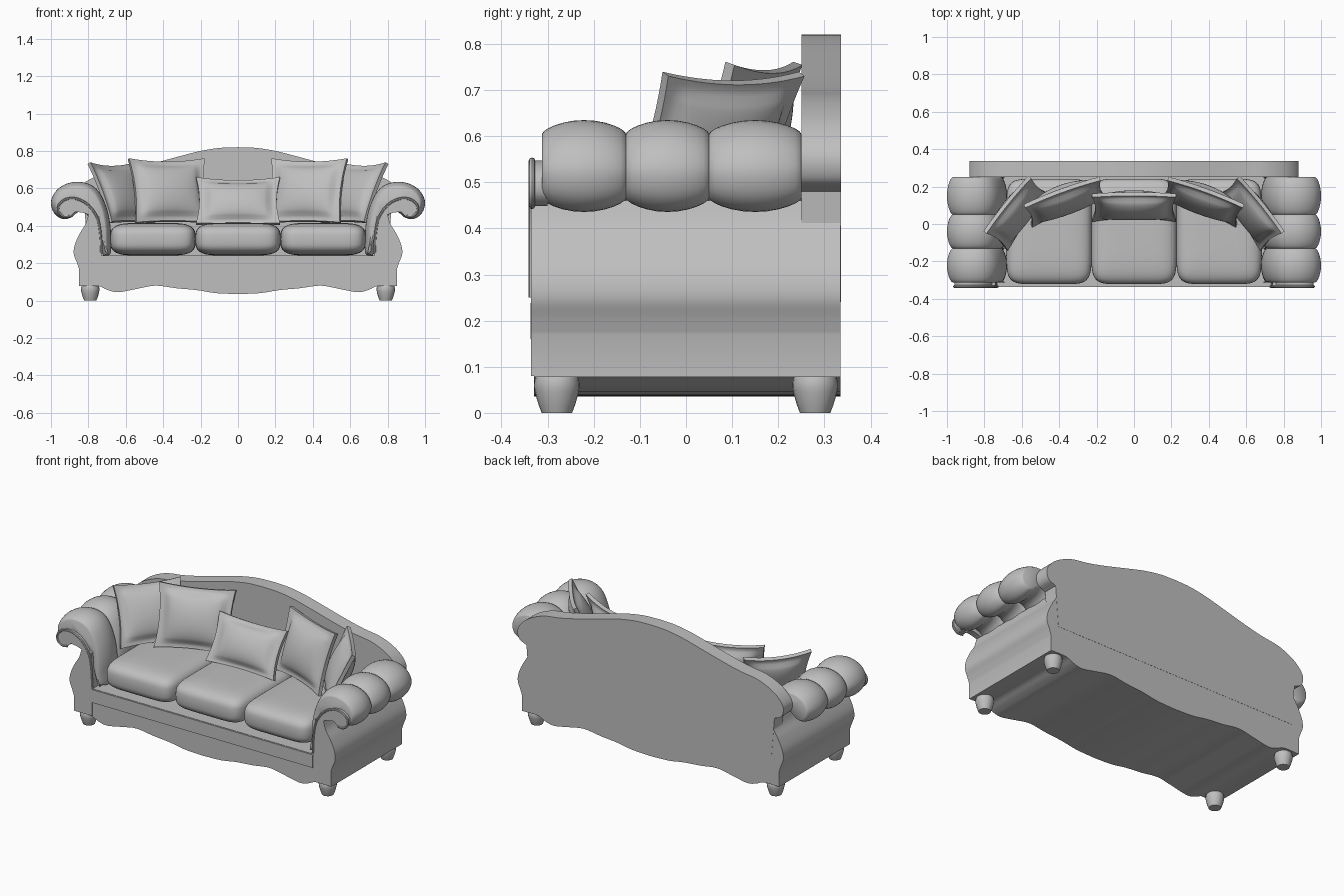
import bpy, bmesh, math
from mathutils import Matrix, Vector

if "Cube" in bpy.data.objects:
    bpy.data.objects.remove(bpy.data.objects["Cube"])

fabric = bpy.data.materials.new("grey_fabric")
fabric.diffuse_color = (0.52, 0.52, 0.52, 1)
fabric.use_nodes = True
fabric.node_tree.nodes["Principled BSDF"].inputs["Base Color"].default_value = fabric.diffuse_color


def finish(name, bm, mirror=False, angle=35):
    """Turn a bmesh into a smooth-shaded object, optionally mirrored in x."""
    bmesh.ops.recalc_face_normals(bm, faces=bm.faces)
    me = bpy.data.meshes.new(name)
    bm.to_mesh(me)
    bm.free()
    me.materials.append(fabric)
    me.shade_smooth()
    me.set_sharp_from_angle(angle=math.radians(angle))
    ob = bpy.data.objects.new(name, me)
    bpy.context.collection.objects.link(ob)
    if mirror:
        ob.modifiers.new("mirror", 'MIRROR').use_mirror_merge = False
    return ob


def spline(pts, n=5):
    """Open smooth curve through the points."""
    p = [Vector(a) for a in pts]
    p = [p[0] * 2 - p[1]] + p + [p[-1] * 2 - p[-2]]
    out = []
    for i in range(1, len(p) - 2):
        a, b, c, d = p[i - 1:i + 3]
        for k in range(n):
            t = k / n
            out.append(0.5 * (2 * b + (c - a) * t + (2 * a - 5 * b + 4 * c - d) * t * t
                              + (3 * b - a - 3 * c + d) * t ** 3))
    return out + [p[-2]]


def loft(rings):
    """Skin a list of closed rings and cap both ends."""
    bm = bmesh.new()
    vs = [[bm.verts.new(p) for p in r] for r in rings]
    n = len(vs[0])
    for a, b in zip(vs, vs[1:]):
        for i in range(n):
            j = (i + 1) % n
            bm.faces.new((a[i], a[j], b[j], b[i]))
    bm.faces.new(vs[0])
    bm.faces.new(vs[-1])
    return bm


def slab(name, outline, y0, y1, mirror=False):
    """Extrude an x-z outline along y."""
    return finish(name, loft([[(p[0], y, p[1]) for p in outline] for y in (y0, y1)]), mirror)


def both_sides(half):
    """Close a half outline that runs from x=0 back to x=0."""
    half = [Vector(p) for p in half]
    return half + [Vector((-p.x, p.y)) for p in reversed(half) if p.x > 1e-4]


# base with scalloped skirt and curved sides
skirt = spline([(0, .035), (.12, .04), (.22, .056), (.33, .066), (.44, .08), (.54, .063),
                (.64, .045), (.70, .058), (.75, .078), (.85, .078)], 4)
side = spline([(.85, .17), (.862, .205), (.878, .25), (.872, .30), (.845, .36), (.815, .41), (.80, .46)])
slab("base", both_sides(skirt + side + [(.74, .45), (.73, .24), (0, .24)]), -.33, .335)

# back panel with a camel hump and rounded shoulders
hump = spline([(0, .82), (.1, .816), (.2, .80), (.3, .775), (.4, .748), (.5, .722), (.6, .70),
               (.7, .685), (.78, .655), (.84, .615), (.878, .56), (.868, .505), (.82, .48)])
slab("back_panel", both_sides(hump + [Vector((.80, .24)), Vector((0, .24))]), .25, .336)

# front rail above the skirt
slab("front_rail", [(-.73, .16), (.73, .16), (.73, .238), (-.73, .238)], -.337, -.31)

# scrolled front panels of the arms
scroll_line = [(.73, .25), (.735, .35), (.752, .44), (.80, .51), (.86, .543),
               (.915, .543), (.955, .515), (.958, .475), (.93, .45), (.895, .452)]
scroll = spline(scroll_line)
slab("arm_front_panel", [(.85, .08), (.73, .08)] + scroll + [(.87, .475), (.83, .47)]
     + side[::-1], -.336, -.30, True)

# welt along the scroll
welt = []
for i, p in enumerate(scroll):
    d = scroll[min(i + 1, len(scroll) - 1)] - scroll[max(i - 1, 0)]
    nrm = Vector((-d.y, d.x)).normalized()
    welt.append([(p.x + nrm.x * .007 * math.cos(a), -.334 + .007 * math.sin(a),
                  p.y + nrm.y * .007 * math.cos(a)) for a in [k * math.pi / 4 for k in range(8)]])
finish("scroll_welt", loft(welt), True)

# padded rolled arms with two pinches
roll = spline([(.72, .24), (.682, .25), (.68, .32), (.682, .40), (.70, .49), (.735, .57), (.78, .615),
               (.84, .634), (.91, .627), (.97, .59), (1.0, .53), (.985, .47), (.94, .437),
               (.89, .445), (.85, .475), (.80, .45), (.76, .35)], 4)
stations = [-.312, -.13, .05, .25]
rings = []
for k in range(3):
    for i in range(13 if k == 2 else 12):
        t = (1 - math.cos(math.pi * i / 12)) / 2
        y = stations[k] + (stations[k + 1] - stations[k]) * t
        inset = .03 * (1 - math.sin(math.pi * t) ** .6)
        ring = []
        for j, p in enumerate(roll):
            d = (roll[(j + 1) % len(roll)] - roll[j - 1]).normalized()
            ring.append((p.x + d.y * inset, y, p.y - d.x * inset))
        rings.append(ring)
finish("rolled_arm", loft(rings), True, 50)


# seat cushions: soft rounded boxes
def power(v, e):
    return math.copysign(abs(v) ** e, v)


def cushion(name, cx, mirror):
    rings = []
    for i in range(1, 24):
        a = -math.pi / 2 + math.pi * i / 24
        r, h = power(math.cos(a), .42), power(math.sin(a), .6)
        rings.append([(cx + .229 * r * power(math.cos(b), .3),
                       -.04 + .282 * r * power(math.sin(b), .3), .328 + .088 * h)
                      for b in [2 * math.pi * (k + .5) / 48 for k in range(48)]])
    finish(name, loft(rings), mirror, 60)


cushion("middle_seat_cushion", 0, False)
cushion("outer_seat_cushion", -.455, True)


# throw pillows: bulged body with a flat flange and pulled-out corners
def pillow(name, centre, w, h, thick, yaw, lean, mirror):
    m = (Matrix.Translation(centre) @ Matrix.Rotation(math.radians(yaw), 4, 'Z')
         @ Matrix.Rotation(math.radians(-lean), 4, 'X'))
    bm = bmesh.new()
    n = 24
    sheets = []
    for s in (-1, 1):
        grid = []
        for i in range(n + 1):
            row = []
            for j in range(n + 1):
                u, v = 2 * i / n - 1, 2 * j / n - 1
                b = max(0, 1 - (u / .84) ** 2) * max(0, 1 - (v / .84) ** 2)
                y = s * (.011 + thick * b ** .5) - .015 * u * u
                row.append(bm.verts.new(m @ Vector((w / 2 * u * (1 - .08 * (1 - v * v)), y,
                                                    h / 2 * v * (1 - .08 * (1 - u * u))))))
            grid.append(row)
        for i in range(n):
            for j in range(n):
                bm.faces.new((grid[i][j], grid[i + 1][j], grid[i + 1][j + 1], grid[i][j + 1]))
        sheets.append([grid[i][0] for i in range(n)] + [grid[n][j] for j in range(n)]
                      + [grid[i][n] for i in range(n, 0, -1)] + [grid[0][j] for j in range(n, 0, -1)])
    a, b = sheets
    for i in range(len(a)):
        j = (i + 1) % len(a)
        bm.faces.new((a[i], a[j], b[j], b[i]))
    finish(name, bm, mirror, 40)


pillow("middle_pillow", (0, .10, .525), .45, .28, .055, 0, 28, False)
pillow("inner_pillow", (-.37, .13, .582), .43, .36, .06, 20, 18, True)
pillow("side_pillow", (-.63, .065, .57), .38, .35, .05, 51, 25, True)

# bun feet
for name, y in (("front_foot", -.28), ("back_foot", .28)):
    prof = spline([(.033, 0), (.042, .025), (.049, .055), (.047, .075), (.042, .085)], 3)
    finish(name, loft([[(.79 + p.x * math.cos(a), y + p.x * math.sin(a), p.y)
                        for a in [k * math.pi / 10 for k in range(20)]] for p in prof]), True)
